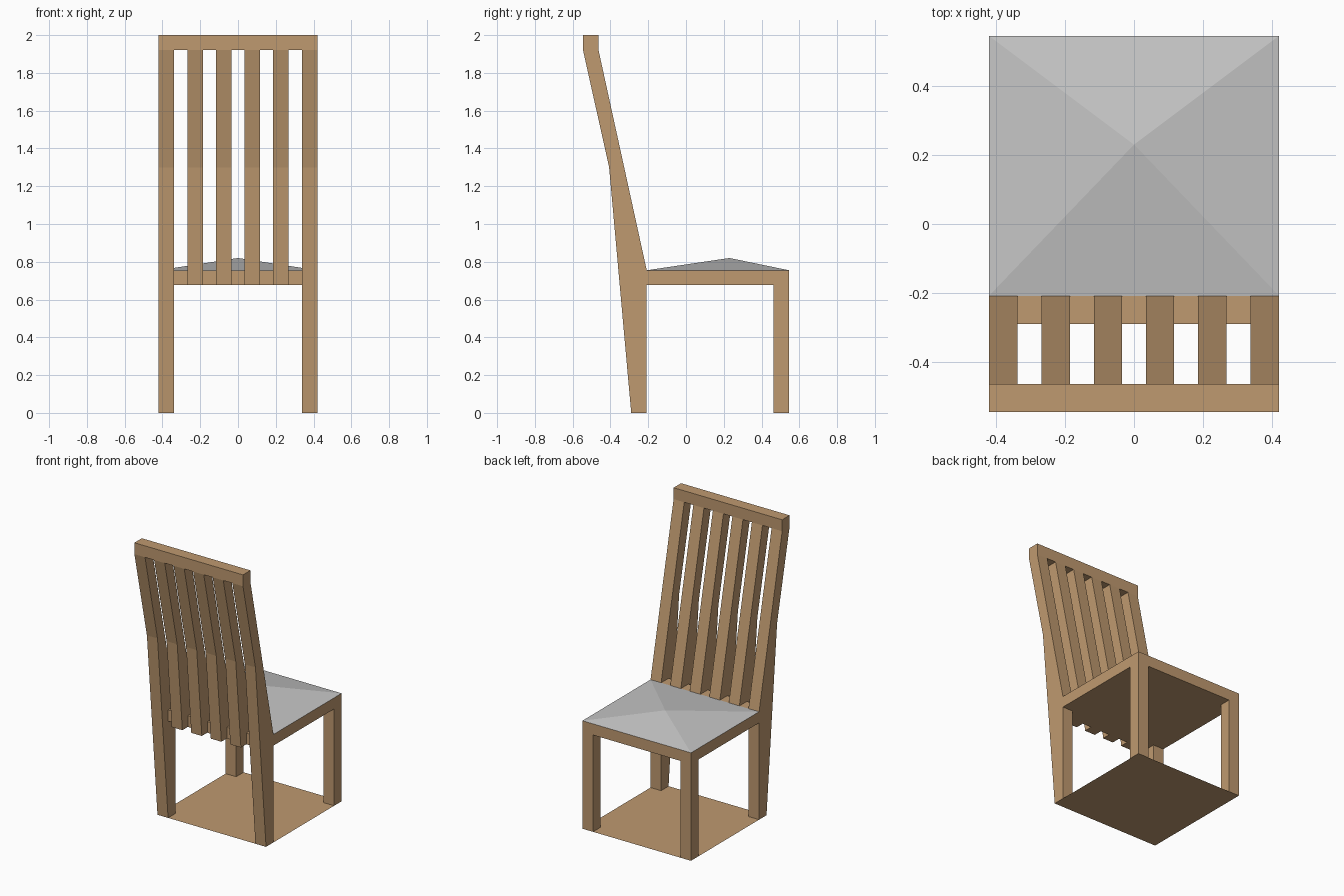
import bpy

if "Cube" in bpy.data.objects:
    bpy.data.objects.remove(bpy.data.objects["Cube"])


def material(name, rgb):
    m = bpy.data.materials.new(name)
    m.diffuse_color = (*rgb, 1)
    m.use_nodes = True
    m.node_tree.nodes["Principled BSDF"].inputs["Base Color"].default_value = m.diffuse_color
    return m


wood = material("light wood", (0.52, 0.32, 0.16))
fabric = material("grey fabric", (0.56, 0.56, 0.56))


def mesh_object(name, verts, faces, mat):
    me = bpy.data.meshes.new(name)
    me.from_pydata(verts, [], faces)
    me.materials.append(mat)
    ob = bpy.data.objects.new(name, me)
    bpy.context.collection.objects.link(ob)
    return ob


def extrude_x(name, profile, x0, x1, mat=wood):
    """Extrude a (y, z) profile, listed counter-clockwise seen from +x."""
    n = len(profile)
    verts = [(x, y, z) for x in (x0, x1) for y, z in profile]
    faces = [tuple(reversed(range(n))), tuple(range(n, 2 * n))]
    faces += [(i, (i + 1) % n, n + (i + 1) % n, n + i) for i in range(n)]
    return mesh_object(name, verts, faces, mat)


def rect(y0, y1, z0, z1):
    return [(y0, z0), (y1, z0), (y1, z1), (y0, z1)]


W, T = 0.42, 0.082               # half width, timber thickness
BACK, FRONT = -0.545, 0.545      # y limits
HEEL, SEAT_Y = -0.29, -0.208     # back leg foot, rear edge of cushion
Z0, Z1, ZR = 0.677, 0.755, 1.92  # seat underside, seat top, top rail underside

# Leaning profile shared by back posts and slats
lean = [(SEAT_Y, Z1), (BACK + T, ZR), (BACK, ZR), (-0.407, 1.3)]
post = [(HEEL, 0), (SEAT_Y, 0)] + lean
slat = [(-0.35, Z0), (SEAT_Y, Z0)] + lean

# Legs on both sides
for side, x in (("left", -W), ("right", W - T)):
    extrude_x(side + "_back_post", post, x, x + T)
    extrude_x(side + "_front_leg", rect(FRONT - T, FRONT, 0, Z0), x, x + T)

# Back slats
for i in range(4):
    c = (i - 1.5) * 0.151
    extrude_x(f"back_slat_{i + 1}", slat, c - T / 2, c + T / 2)

# Top rail and seat frame
extrude_x("top_rail", rect(BACK, BACK + T, ZR, 2.0), -W, W)
extrude_x("seat_frame", rect(SEAT_Y, FRONT, Z0, Z1), -W, W)
extrude_x("rear_seat_rail", rect(HEEL, SEAT_Y, Z0, Z1), -W + T, W - T)

# Low pyramid cushion
mesh_object("cushion",
            [(-W, SEAT_Y, Z1), (W, SEAT_Y, Z1), (W, FRONT, Z1), (-W, FRONT, Z1), (0, 0.23, 0.82)],
            [(0, 1, 4), (1, 2, 4), (2, 3, 4), (3, 0, 4)], fabric)

# Flat base panel joining the feet
mesh_object("base_panel",
            [(-W, HEEL, 0), (W, HEEL, 0), (W, FRONT, 0), (-W, FRONT, 0)],
            [(0, 1, 2, 3)], wood)
